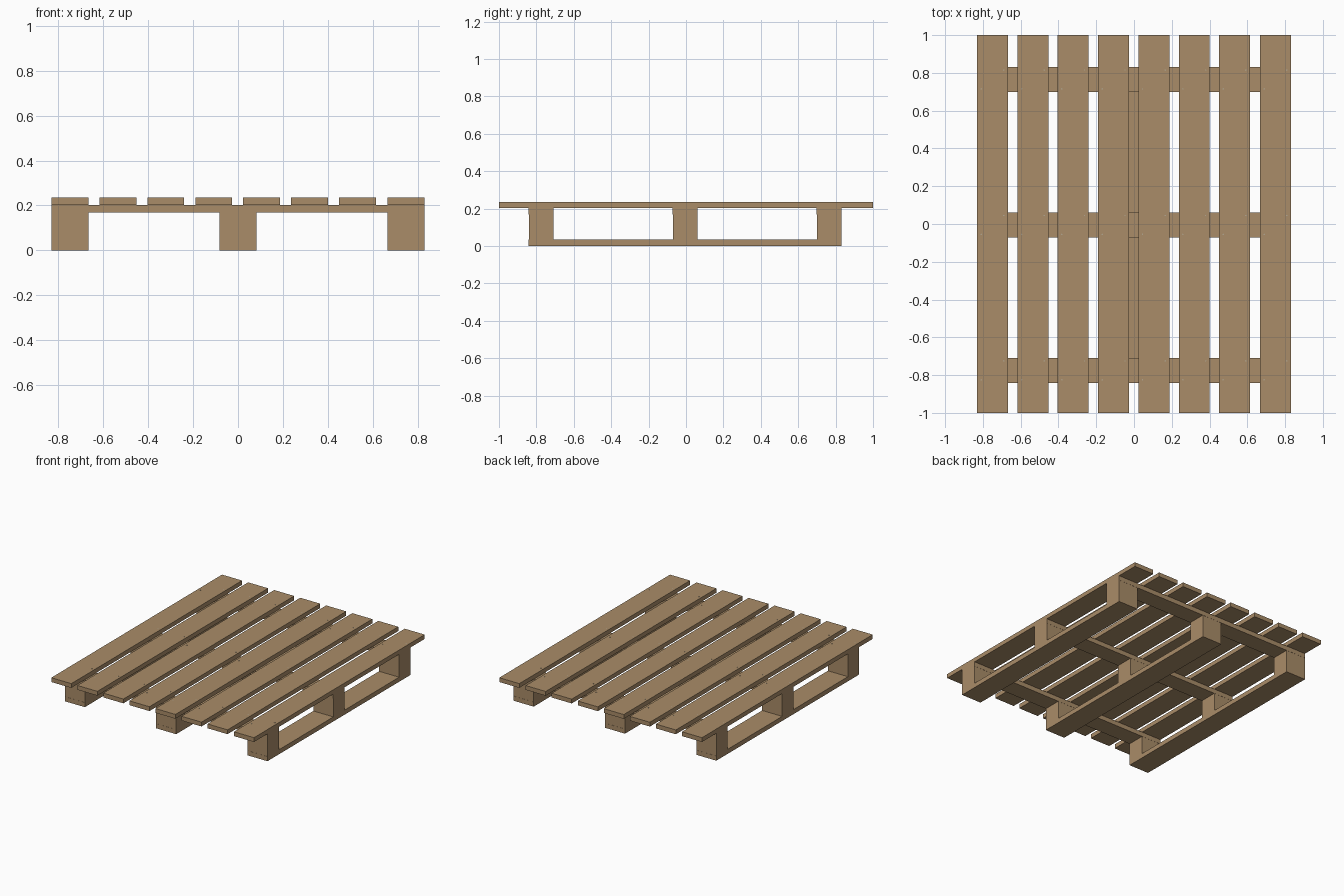
import bpy, bmesh
from mathutils import Matrix

if "Cube" in bpy.data.objects:
    bpy.data.objects.remove(bpy.data.objects["Cube"])

def material(name, color):
    m = bpy.data.materials.new(name)
    m.diffuse_color = (*color, 1)
    m.use_nodes = True
    m.node_tree.nodes["Principled BSDF"].inputs["Base Color"].default_value = m.diffuse_color
    return m

wood = material("wood", (0.40, 0.265, 0.14))
steel = material("nail_steel", (0.45, 0.38, 0.28))

def finish(name, bm, mat):
    mesh = bpy.data.meshes.new(name)
    bm.to_mesh(mesh)
    bm.free()
    mesh.materials.append(mat)
    obj = bpy.data.objects.new(name, mesh)
    bpy.context.collection.objects.link(obj)

def board(name, x, y, z0, z1, width, length):
    bm = bmesh.new()
    bmesh.ops.create_cube(bm, size=1, matrix=Matrix.Translation((x, y, (z0 + z1) / 2))
                          @ Matrix.Diagonal((width, length, z1 - z0, 1)))
    finish(name, bm, mat=wood)

W = 0.164                      # plank width
Z = (0, 0.034, 0.169, 0.203, 0.235)   # layer heights
slat_xs = [-0.749, -0.535, -0.322, -0.108, 0.105, 0.319, 0.532, 0.749]
runner_xs = [-0.749, 0, 0.749]
cross_ys = [-0.775, -0.005, 0.765]

# Top deck slats
for i, x in enumerate(slat_xs):
    board(f"deck_slat_{i + 1}", x, 0, Z[3], Z[4], W, 2)

# Cross boards under the deck
for i, y in enumerate(cross_ys):
    board(f"cross_board_{i + 1}", 0, y, Z[2], Z[3], 1.662, 0.133)

# Bottom runners with three spacer blocks each
for i, x in enumerate(runner_xs):
    board(f"bottom_runner_{i + 1}", x, -0.005, Z[0], Z[1], W, 1.673)
    for j, y in enumerate(cross_ys):
        board(f"spacer_block_{i + 1}_{j + 1}", x, y, Z[1], Z[2], W, 0.131)

# Tiny nail heads, a diagonal pair where each slat meets a cross board
bm = bmesh.new()
for x in slat_xs:
    for y in cross_ys:
        for s in (-1, 1):
            bmesh.ops.create_cone(bm, cap_ends=True, segments=8, radius1=0.004, radius2=0.004, depth=0.002,
                                  matrix=Matrix.Translation((x + s * 0.06, y + s * 0.05, Z[4])))
finish("nail_heads", bm, steel)
